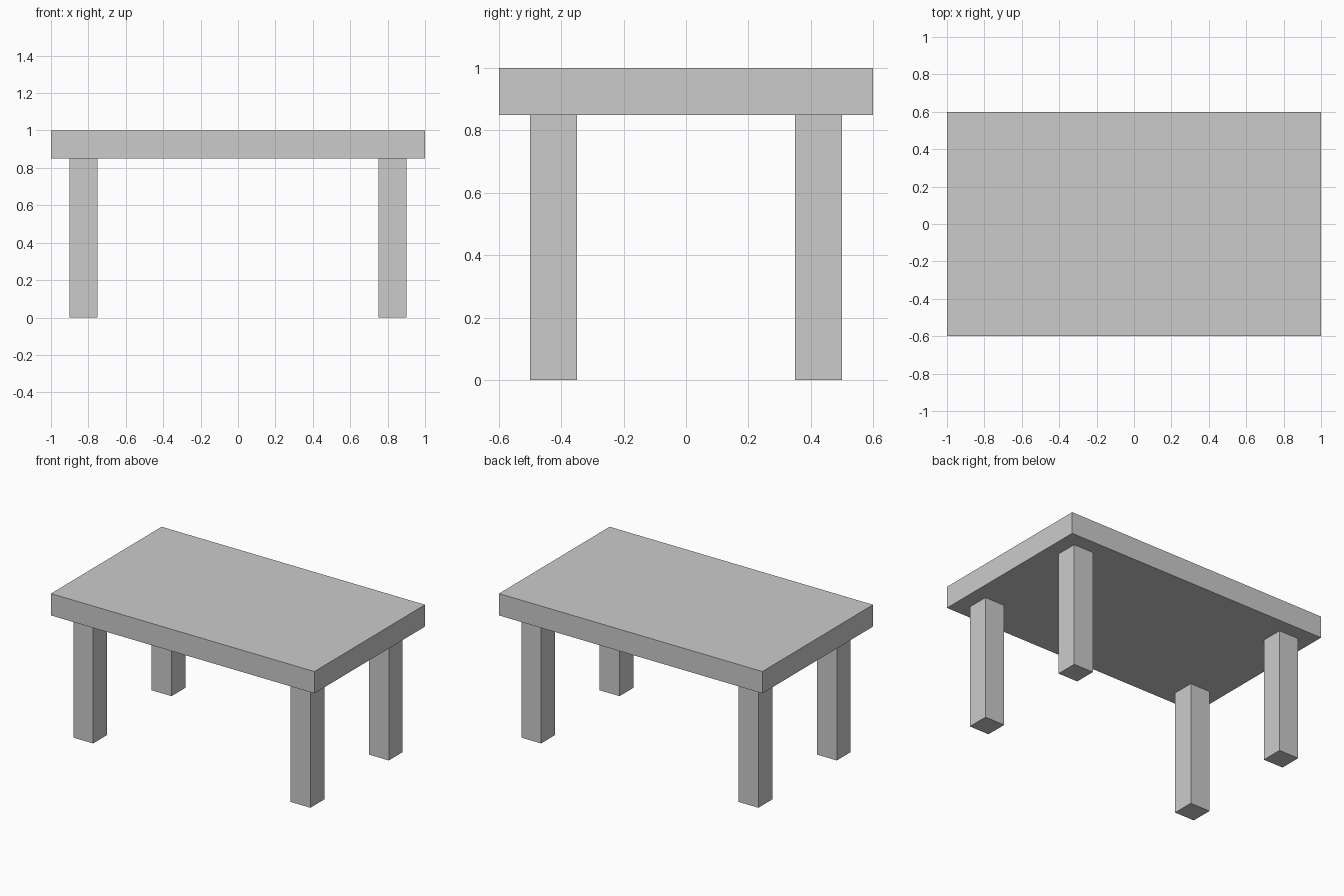
import bpy

if "Cube" in bpy.data.objects:
    bpy.data.objects.remove(bpy.data.objects["Cube"])


def box(name, lo, hi):
    """Axis-aligned box between two corners."""
    size = [b - a for a, b in zip(lo, hi)]
    centre = [(a + b) / 2 for a, b in zip(lo, hi)]
    bpy.ops.mesh.primitive_cube_add(size=1, location=centre)
    obj = bpy.context.object
    obj.name = name
    obj.scale = size
    bpy.ops.object.transform_apply(location=False, rotation=False, scale=True)
    return obj


TOP_BOTTOM = 0.85
LEG = 0.15

# Table top
box("table_top", (-1, -0.6, TOP_BOTTOM), (1, 0.6, 1))

# Four square legs, inset 0.1 from the edges
for y_name, y in (("front", -0.5), ("back", 0.5 - LEG)):
    for x_name, x in (("left", -0.9), ("right", 0.9 - LEG)):
        box(f"{y_name}_{x_name}_leg", (x, y, 0), (x + LEG, y + LEG, TOP_BOTTOM))
